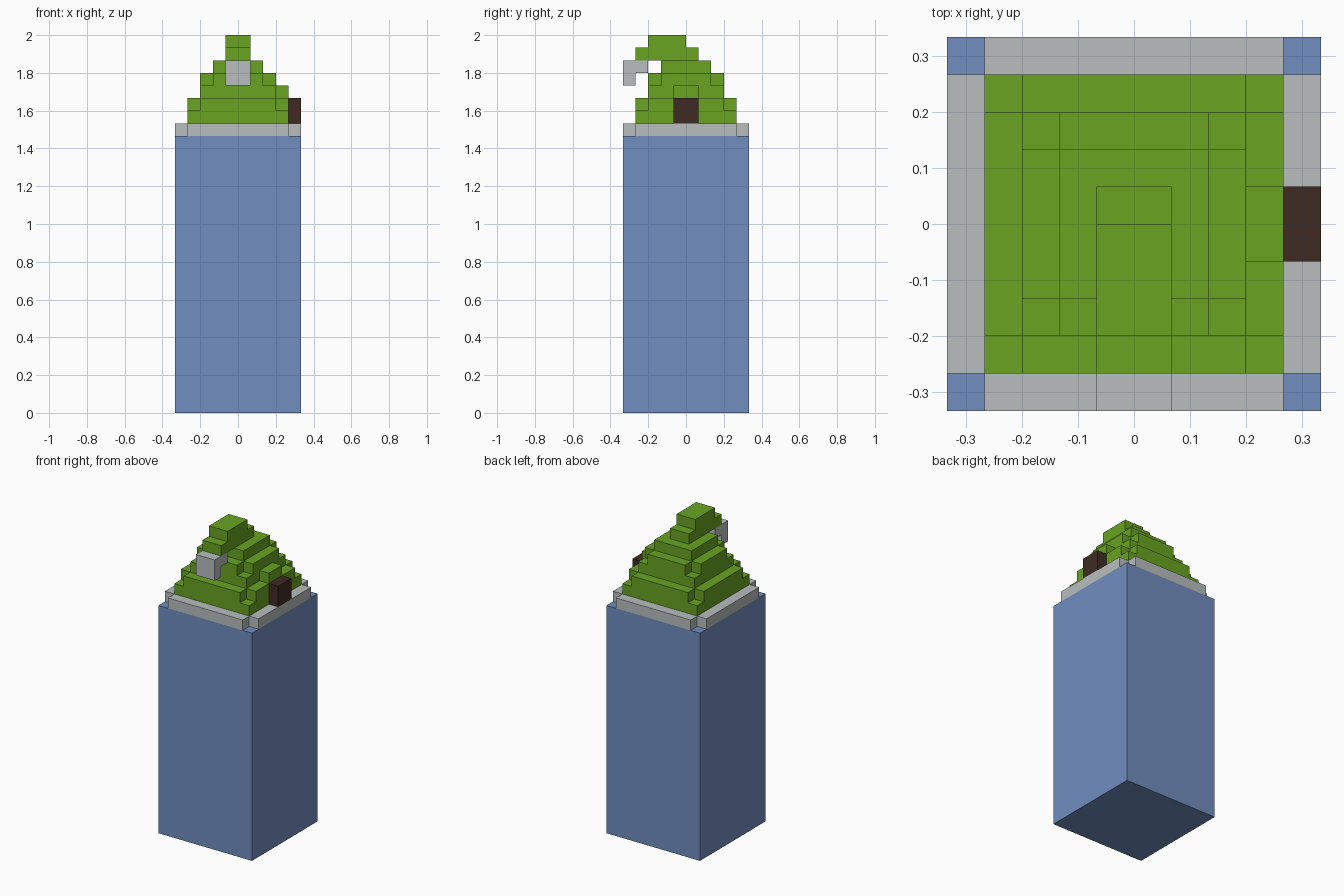
import bpy
import bmesh

U = 1 / 15  # one block

cube = bpy.data.objects.get("Cube")
if cube:
    bpy.data.objects.remove(cube)


def material(name, rgb):
    mat = bpy.data.materials.new(name)
    mat.use_nodes = True
    mat.diffuse_color = (*rgb, 1)
    bsdf = next(n for n in mat.node_tree.nodes if n.type == "BSDF_PRINCIPLED")
    bsdf.inputs["Base Color"].default_value = (*rgb, 1)
    return mat


blue = material("blue", (0.165, 0.270, 0.525))
grey = material("light grey", (0.491, 0.515, 0.515))
green = material("leaf green", (0.138, 0.366, 0.015))
brown = material("dark brown", (0.051, 0.024, 0.017))


def prism(name, outline, z0, z1, mat):
    """Extrude a flat outline, given in blocks, from z0 up to z1."""
    bm = bmesh.new()
    face = bm.faces.new([bm.verts.new((x * U, y * U, z0 * U)) for x, y in outline])
    result = bmesh.ops.extrude_face_region(bm, geom=[face])
    top = [v for v in result["geom"] if isinstance(v, bmesh.types.BMVert)]
    bmesh.ops.translate(bm, verts=top, vec=(0, 0, (z1 - z0) * U))
    bmesh.ops.recalc_face_normals(bm, faces=bm.faces)
    mesh = bpy.data.meshes.new(name)
    bm.to_mesh(mesh)
    bm.free()
    mesh.materials.append(mat)
    obj = bpy.data.objects.new(name, mesh)
    bpy.context.collection.objects.link(obj)


def box(name, x0, x1, y0, y1, z0, z1, mat):
    prism(name, [(x0, y0), (x1, y0), (x1, y1), (x0, y1)], z0, z1, mat)


def square(name, half, z0, z1, mat):
    box(name, -half, half, -half, half, z0, z1, mat)


def notched(name, half, z0, z1, mat):
    """Square layer with one block missing at each corner."""
    a, b = half, half - 1
    corner = [(a, -b), (a, b), (b, b)]
    outline = []
    for _ in range(4):
        outline += corner
        corner = [(-y, x) for x, y in corner]
    prism(name, outline, z0, z1, mat)


# Tower and ledge
square("tower_base", 5, 0, 22, blue)
notched("ledge", 5, 22, 23, grey)

# Stepped mound
square("mound_lower", 4, 23, 24, green)
notched("mound_lower_step", 4, 24, 25, green)
square("mound_middle", 3, 25, 26, green)
notched("mound_middle_step", 3, 26, 27, green)
square("mound_upper", 2, 27, 28, green)

# Overhanging crest with hook
box("crest", -1, 1, -4, 1, 28, 29, green)
box("crest_top", -1, 1, -3, 0, 29, 30, green)
hook = [(-5, 26, 27, -4), (-5, 27, 28, -3)]
for i, (y0, z0, z1, y1) in enumerate(hook):
    box(("hook_tip", "hook_arm")[i], -1, 1, y0, y1, z0, z1, grey)

# Side door with its lintel
box("door", 4, 5, -1, 1, 23, 25, brown)
box("door_lintel", 3, 4, -1, 1, 25, 26, green)
